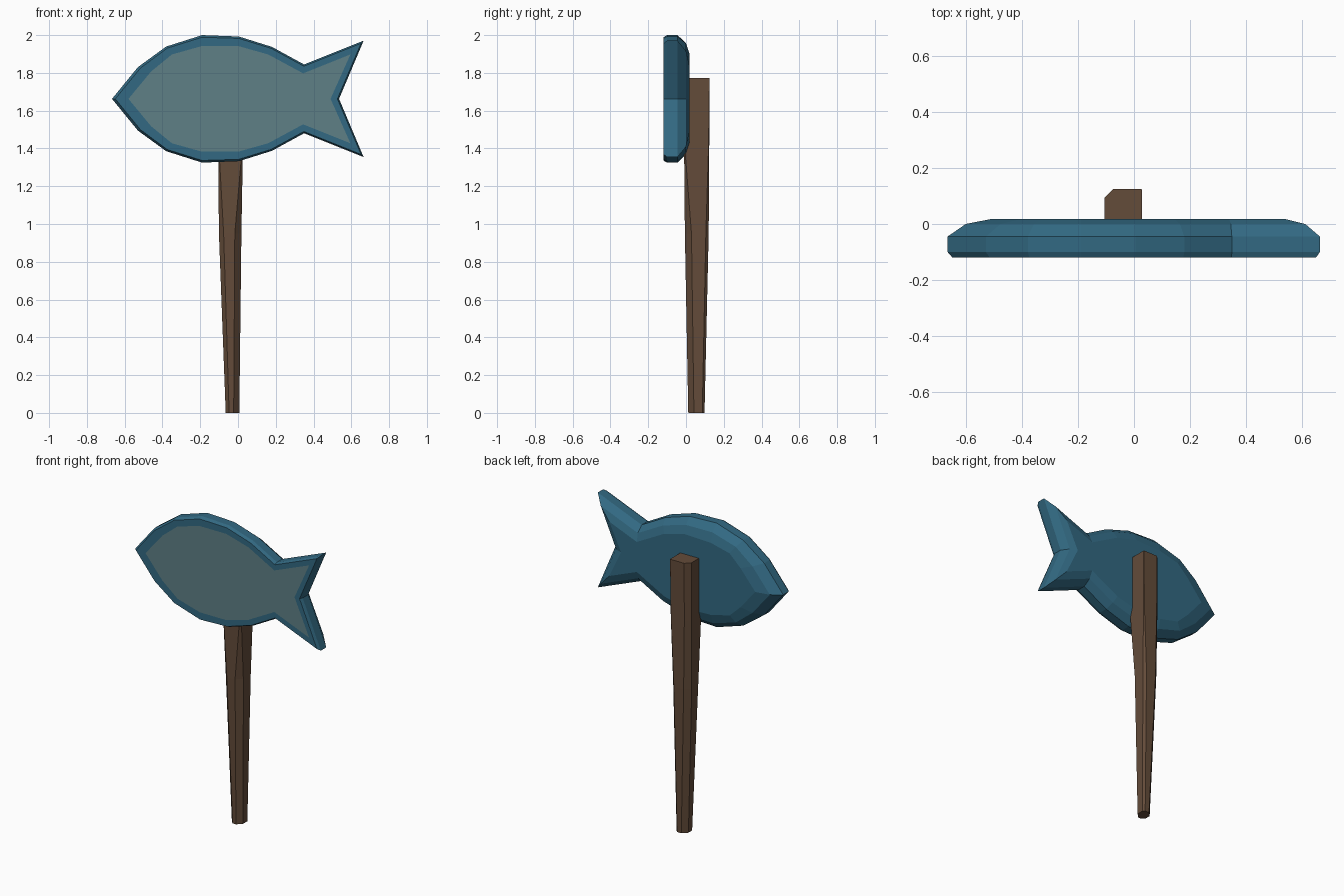
import bpy, bmesh
from mathutils import Vector

if "Cube" in bpy.data.objects:
    bpy.data.objects.remove(bpy.data.objects["Cube"])


def material(name, color):
    m = bpy.data.materials.new(name)
    m.diffuse_color = (*color, 1)
    m.use_nodes = True
    m.node_tree.nodes["Principled BSDF"].inputs["Base Color"].default_value = m.diffuse_color
    return m


def loft(name, rings, mat, cap_first=True, cap_last=True):
    """Skin a list of equal-length vertex rings."""
    bm = bmesh.new()
    loops = [[bm.verts.new(p) for p in ring] for ring in rings]
    n = len(loops[0])
    for a, b in zip(loops, loops[1:]):
        for i in range(n):
            j = (i + 1) % n
            bm.faces.new((a[i], a[j], b[j], b[i]))
    if cap_first:
        bm.faces.new(loops[0][::-1])
    if cap_last and len(loops) > 1:
        bm.faces.new(loops[-1])
    bmesh.ops.remove_doubles(bm, verts=bm.verts, dist=1e-5)
    bmesh.ops.recalc_face_normals(bm, faces=bm.faces)
    mesh = bpy.data.meshes.new(name)
    bm.to_mesh(mesh)
    bm.free()
    mesh.materials.append(mat)
    ob = bpy.data.objects.new(name, mesh)
    bpy.context.collection.objects.link(ob)
    return ob


blue = material("blue_paint", (0.032, 0.141, 0.223))
face = material("faded_face", (0.114, 0.216, 0.238))
wood = material("brown_wood", (0.127, 0.072, 0.042))

# Fish outline, upper half from nose to tail notch, mirrored about MID
MID = 1.6625
OUTER = [(-.667, 0), (-.53, .168), (-.38, .277), (-.19, .3375), (.005, .33),
         (.18, .275), (.35, .182), (.665, .308), (.535, 0)]
INNER = [(-.58, 0), (-.46, .145), (-.35, .235), (-.19, .28), (0, .28),
         (.16, .235), (.345, .135), (.595, .235), (.49, 0)]


def fish_ring(t, y):
    """Outline at depth y, blended from outer (t=0) to inner (t=1)."""
    half = [Vector(a).lerp(Vector(b), t) for a, b in zip(OUTER, INNER)]
    pts = [(p.x, p.y) for p in half] + [(p.x, -p.y) for p in half[-2:0:-1]]
    return [(x, y, MID + z) for x, z in pts]


# Sign board: flat front rim, rounded edge, gently domed back
loft("fish_board", [fish_ring(t, y) for t, y in
     [(1, -.12), (.2, -.12), (0, -.1), (0, -.045), (.75, 0), (1.8, .018)]],
     blue, cap_first=False)

# Front panel inside the rim
panel = loft("fish_panel", [fish_ring(1, -.12)], face)
if panel.data.polygons[0].normal.y > 0:
    panel.data.flip_normals()


def post_ring(z, x0, x1, y0, y1, cuts):
    """Rectangle with a separate chamfer on each corner."""
    a, b, c, d = cuts
    return [(x0 + a, y0, z), (x1 - b, y0, z), (x1, y0 + b, z), (x1, y1 - c, z),
            (x1 - c, y1, z), (x0 + d, y1, z), (x0, y1 - d, z), (x0, y0 + a, z)]


# Hewn post, squarer at the top and tapering to a whittled foot
loft("post", [
    post_ring(0, -.065, .007, .012, .098, (.018, .03, .012, .03)),
    post_ring(.95, -.101, .018, -.006, .12, (.025, .035, .015, .034)),
    post_ring(1.4, -.105, .026, -.01, .123, (.004, .004, .004, .031)),
    post_ring(1.773, -.105, .028, 0, .125, (.001, .001, .001, .031)),
], wood)
